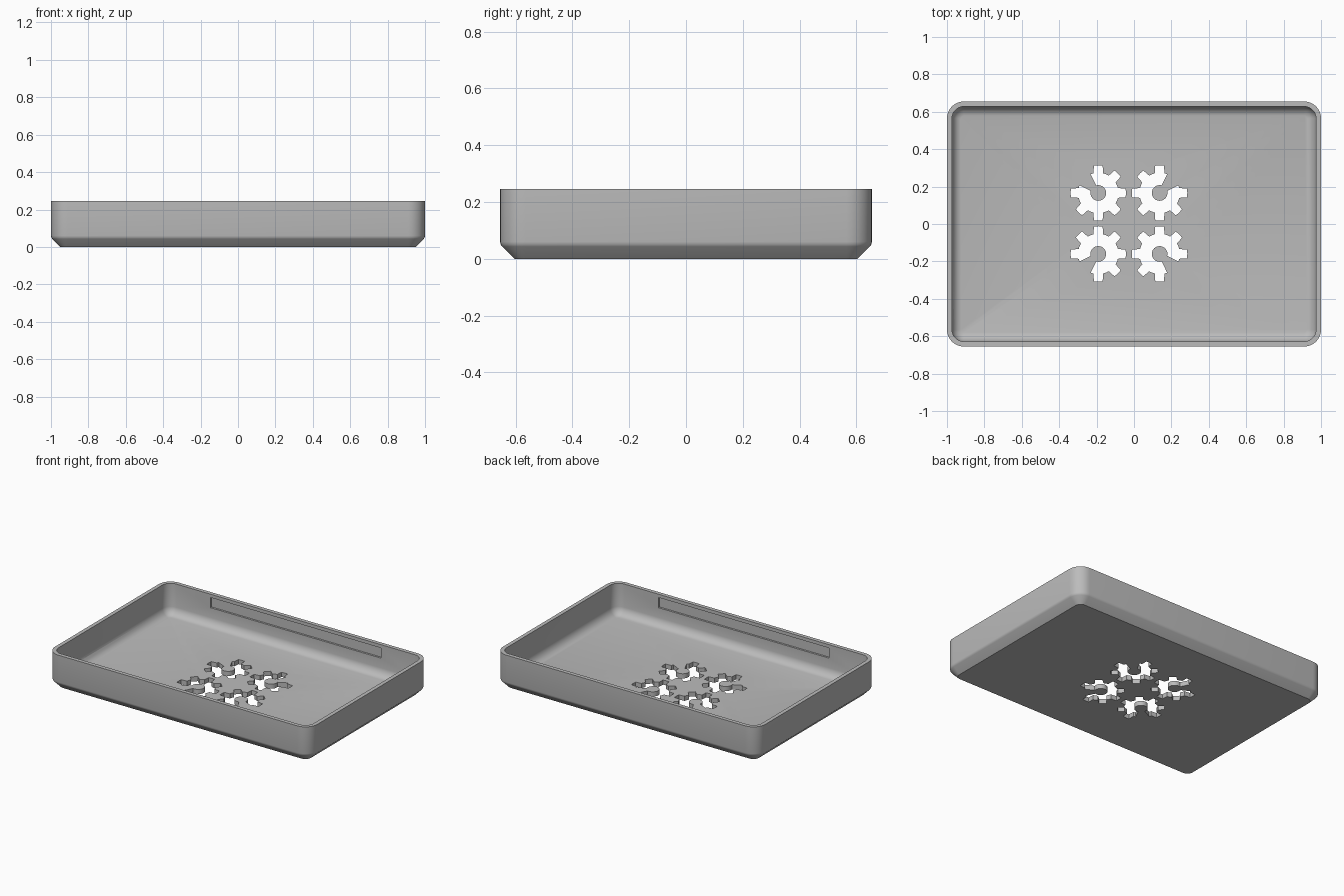
import bpy, bmesh, math
from mathutils import Matrix, Vector

HALF_X, HALF_Y, HEIGHT, WALL, CORNER = 1.0, 0.655, 0.245, 0.027, 0.09

if "Cube" in bpy.data.objects:
    bpy.data.objects.remove(bpy.data.objects["Cube"])

grey = bpy.data.materials.new("matte_grey")
grey.use_nodes = True
colour = (0.5, 0.5, 0.5, 1)
grey.diffuse_color = colour
grey.node_tree.nodes["Principled BSDF"].inputs["Base Color"].default_value = colour


def make_object(name, bm):
    bmesh.ops.recalc_face_normals(bm, faces=bm.faces)
    mesh = bpy.data.meshes.new(name)
    bm.to_mesh(mesh)
    bm.free()
    mesh.materials.append(grey)
    obj = bpy.data.objects.new(name, mesh)
    bpy.context.collection.objects.link(obj)
    return obj


def rounded_loop(bm, inset, z, segments=8):
    """Rounded rectangle of vertices, inset from the outer wall."""
    radius = max(CORNER - inset, 0.02)
    verts = []
    for i, (sx, sy) in enumerate([(1, 1), (-1, 1), (-1, -1), (1, -1)]):
        cx = sx * (HALF_X - inset - radius)
        cy = sy * (HALF_Y - inset - radius)
        for s in range(segments + 1):
            a = math.pi / 2 * (i + s / segments)
            verts.append(bm.verts.new((cx + radius * math.cos(a), cy + radius * math.sin(a), z)))
    return verts


def prism(name, outline, low, high, matrix=Matrix()):
    bm = bmesh.new()
    face = bm.faces.new([bm.verts.new((x, y, low)) for x, y in outline])
    top = bmesh.ops.extrude_face_region(bm, geom=[face])["geom"]
    moved = [v for v in top if isinstance(v, bmesh.types.BMVert)]
    bmesh.ops.translate(bm, verts=moved, vec=(0, 0, high - low))
    bm.transform(matrix)
    return make_object(name, bm)


def arc(radius, start, end, steps):
    angles = [math.radians(start + (end - start) * i / steps) for i in range(steps + 1)]
    return [Vector((radius * math.cos(a), radius * math.sin(a))) for a in angles]


def gear_outline(cx, cy, facing):
    """Seven teeth around a round hub, the hub tied to the floor by a spoke."""
    root, tip, hub = 0.108, 0.148, 0.042
    points = arc(root, 23, 31, 2)
    for k in range(1, 8):
        a = 45 * k
        points += arc(tip, a - 9, a + 9, 2)
        points += arc(root, a + 14, a + (31 if k < 7 else 22), 3)
    points += arc(hub, 330, 30, 20)
    turn = Matrix.Rotation(math.radians(facing), 2)
    return [turn @ p + Vector((cx, cy)) for p in points]


def cut(target, cutter):
    mod = target.modifiers.new("cut", 'BOOLEAN')
    mod.operation, mod.solver, mod.object = 'DIFFERENCE', 'EXACT', cutter
    bpy.context.view_layer.objects.active = target
    bpy.ops.object.modifier_apply(modifier=mod.name)
    bpy.data.objects.remove(cutter)


# Tray shell: outside chamfer, wall, flat rim, inner wall and soft floor edge
profile = [(0.05, 0), (0.007, 0.043), (0.002, 0.05), (0, 0.06), (0, HEIGHT),
           (WALL, HEIGHT), (WALL, 0.085), (0.031, 0.067), (0.042, 0.05),
           (0.057, 0.037), (0.075, 0.032)]
bm = bmesh.new()
loops = [rounded_loop(bm, inset, z) for inset, z in profile]
for a, b in zip(loops, loops[1:]):
    for i in range(len(a)):
        j = (i + 1) % len(a)
        bm.faces.new((a[i], a[j], b[j], b[i]))
bm.faces.new(loops[0])
bm.faces.new(loops[-1])
tray = make_object("tray", bm)

# Four gear-shaped vents in the floor
for sx in (-1, 1):
    for sy in (-1, 1):
        facing = math.degrees(math.atan2(sy, sx))
        outline = gear_outline(-0.027 + sx * 0.164, 0.003 + sy * 0.163, facing)
        cut(tray, prism("vent_cutter", outline, -0.1, 0.1))

# Long shallow recesses inside the front and back walls
inner = HALF_Y - WALL
for side in (-1, 1):
    y0, y1 = side * (inner - 0.02), side * (inner + 0.013)
    slot = [(-0.65, y0), (0.65, y0), (0.65, y1), (-0.65, y1)]
    cut(tray, prism("slot_cutter", slot, 0.152, 0.222))

# Round cable notch through the right wall
stand = Matrix.Translation((-1, -0.325, 0.175)) @ Matrix.Rotation(math.pi / 2, 4, 'Y')
circle = arc(0.112, 0, 352.5, 47)
cut(tray, prism("notch_cutter", circle, -0.1, 0.1, stand))

bpy.ops.object.select_all(action='DESELECT')
tray.select_set(True)
bpy.context.view_layer.objects.active = tray
bpy.ops.object.shade_smooth_by_angle(angle=math.radians(30))
